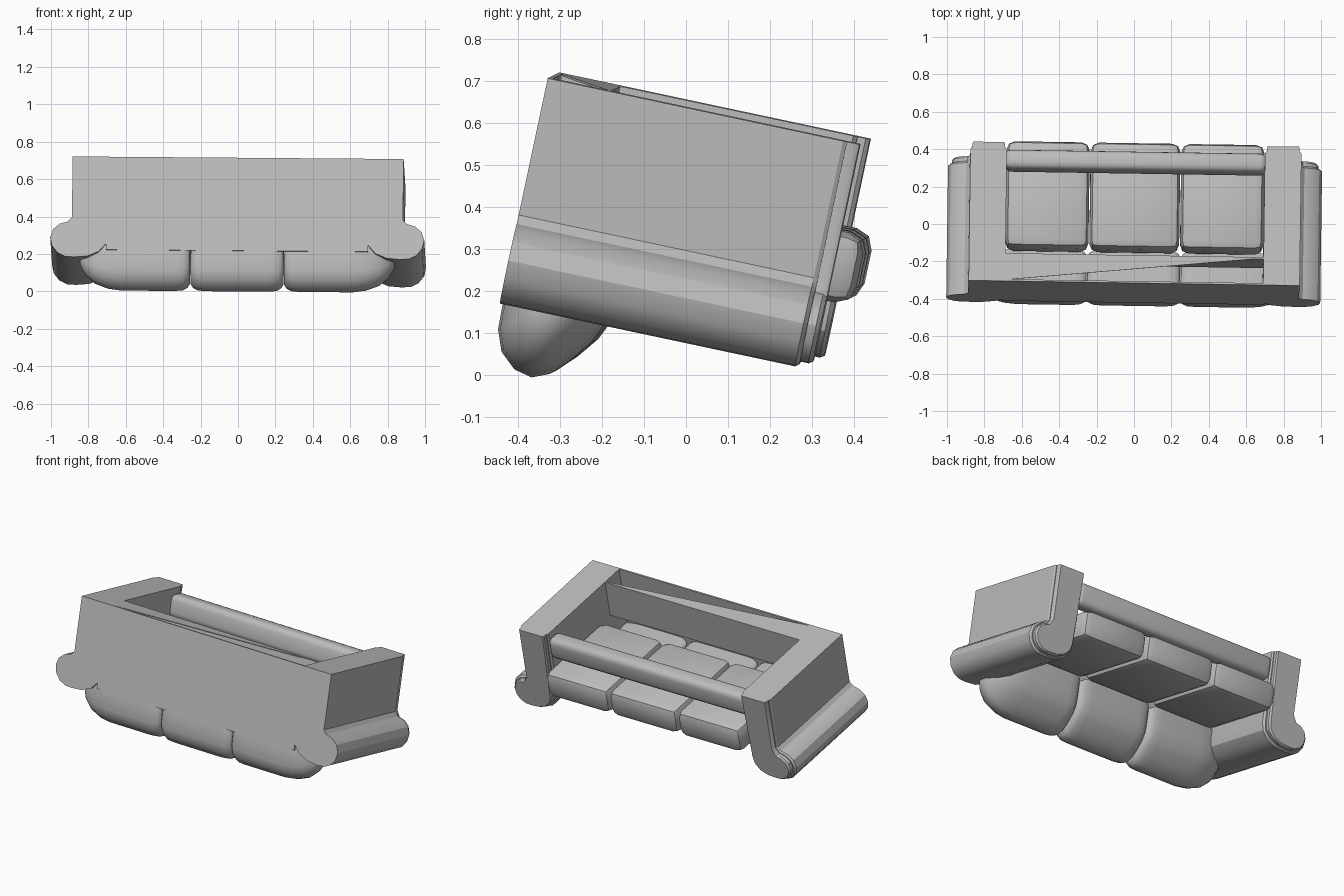
import bpy, bmesh, math
from mathutils import Euler, Matrix

if "Cube" in bpy.data.objects:
    bpy.data.objects.remove(bpy.data.objects["Cube"])

# Whole sofa lies upside down, tipped towards its front edge
TIP = Euler((math.radians(-12), math.radians(0.45), math.radians(-0.9))).to_matrix().to_4x4()
GREY = bpy.data.materials.new("grey_fabric")
GREY.diffuse_color = (0.5, 0.5, 0.5, 1)
GREY.use_nodes = True
GREY.node_tree.nodes["Principled BSDF"].inputs["Base Color"].default_value = GREY.diffuse_color


def finish(name, bm, smooth=0):
    bmesh.ops.recalc_face_normals(bm, faces=bm.faces)
    bm.transform(TIP)
    me = bpy.data.meshes.new(name)
    bm.to_mesh(me)
    bm.free()
    me.materials.append(GREY)
    ob = bpy.data.objects.new(name, me)
    bpy.context.collection.objects.link(ob)
    if smooth:
        bpy.ops.object.select_all(action='DESELECT')
        ob.select_set(True)
        bpy.context.view_layer.objects.active = ob
        bpy.ops.object.shade_smooth_by_angle(angle=math.radians(smooth))
    return ob


def loft(name, rings, smooth=0):
    """Skin a list of closed rings and cap both ends."""
    bm = bmesh.new()
    rows = [[bm.verts.new(p) for p in ring] for ring in rings]
    n = len(rows[0])
    for a, b in zip(rows, rows[1:]):
        for i in range(n):
            bm.faces.new((a[i], a[(i + 1) % n], b[(i + 1) % n], b[i]))
    bm.faces.new(rows[0])
    bm.faces.new(rows[-1])
    return finish(name, bm, smooth)


def box(name, x, y, z, bevel=0, segments=2):
    bm = bmesh.new()
    size = Matrix.Diagonal((x[1] - x[0], y[1] - y[0], z[1] - z[0], 1))
    mid = Matrix.Translation([(a + b) / 2 for a, b in (x, y, z)])
    bmesh.ops.create_cube(bm, size=1, matrix=mid @ size)
    if bevel:
        bmesh.ops.bevel(bm, geom=bm.edges[:], offset=bevel, segments=segments,
                        affect='EDGES', profile=0.5)
    return finish(name, bm, 35 if bevel else 0)


# Rolled arms with a stepped, piped front panel
ARM = [(.69, .633), (.885, .633), (.885, .30), (.905, .278), (.95, .265), (.985, .235),
       (1.0, .19), (.99, .145), (.96, .107), (.92, .087), (.87, .084), (.80, .09),
       (.74, .115), (.70, .16), (.69, .21)]


def arm_ring(side, y, inset):
    k = 1 - inset / .155
    ring = []
    for x, z in ARM:
        if z < .3:
            x, z = .845 + (x - .845) * k, .19 + (z - .19) * k
        else:
            x += inset * (.5 if x < .8 else -.5)
        ring.append((side * x, y, z))
    return ring


for side, label in ((-1, "left"), (1, "right")):
    loft(label + "_arm", [arm_ring(side, y, i) for y, i in
                          ((-.457, 0), (.262, 0), (.272, .012))], 30)
    loft(label + "_arm_front", [arm_ring(side, y, i) for y, i in
                                ((.26, .02), (.292, .02), (.302, .03))], 30)

# Hollow back: outer panel, inner wall and the half-open base cloth
box("back_panel", (-.70, .70), (-.457, -.447), (.125, .633))
box("back_inner_wall", (-.70, .70), (-.315, -.305), (.40, .633))
corners = [(-.69, -.45), (-.69, -.31), (.69, -.31)]
loft("base_cloth", [[(x, y, z) for x, y in corners] for z in (.628, .633)])

# Front rail with rounded edges
box("front_rail", (-.70, .70), (.17, .275), (.46, .60), .035, 3)

# Seat cushions
for i, x in enumerate(((-.69, -.245), (-.24, .24), (.245, .69))):
    box("seat_cushion_%d" % (i + 1), x, (-.22, .362), (.25, .42), .045, 2)

# Back cushions: plump profile, tapered towards each end
PAD = [(-.445, .27), (-.455, .12), (-.452, .02), (-.433, -.03), (-.394, -.065), (-.35, -.075),
       (-.31, -.058), (-.27, -.017), (-.23, .035), (-.205, .09), (-.20, .15), (-.20, .27)]


def pad_ring(x, s):
    return [(x, -.335 + (y + .335) * s, .12 + (z - .12) * s) for y, z in PAD]


MIDDLE = [(-.248, .8), (-.235, .91), (-.21, .98), (-.17, 1), (.17, 1), (.21, .98), (.235, .91), (.248, .8)]
OUTER = [(.252, .8), (.265, .91), (.29, .98), (.33, 1), (.62, 1), (.69, .95), (.76, .81), (.81, .58), (.84, .3)]
loft("back_cushion_middle", [pad_ring(x, s) for x, s in MIDDLE], 50)
for side, label in ((-1, "left"), (1, "right")):
    loft("back_cushion_" + label, [pad_ring(side * x, s) for x, s in OUTER], 50)
